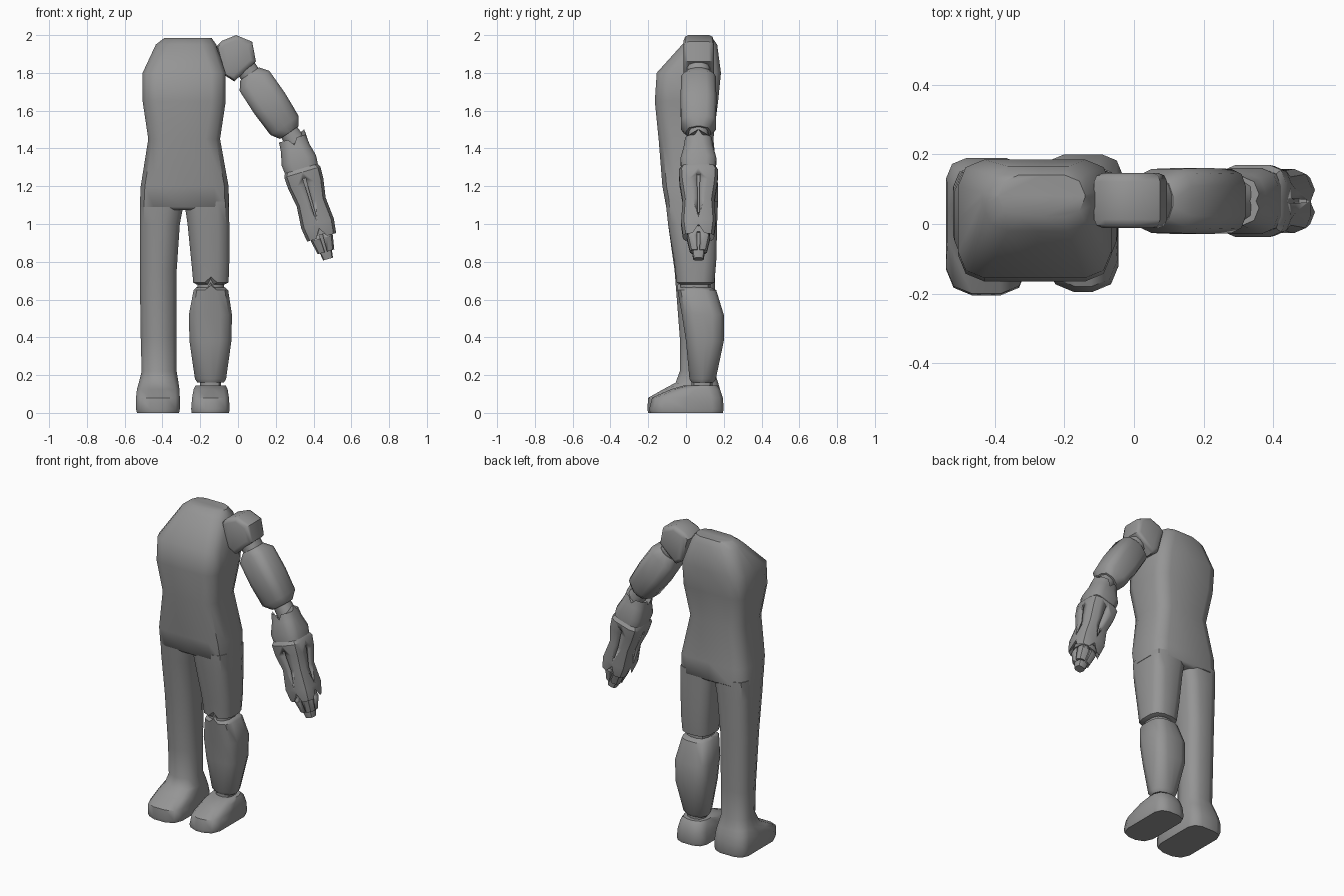
import bpy, bmesh, math
from mathutils import Vector

if "Cube" in bpy.data.objects:
    bpy.data.objects.remove(bpy.data.objects["Cube"], do_unlink=True)

grey = bpy.data.materials.new("plain_grey")
grey.use_nodes = True
grey.diffuse_color = (0.3, 0.3, 0.3, 1)
grey.node_tree.nodes["Principled BSDF"].inputs["Base Color"].default_value = (0.3, 0.3, 0.3, 1)

BACK, INNER, FRONT, OUTER = 3, 7, 11, 15   # mid-side points of a ring


def finish(name, bm, loc=(0, 0, 0), tilt=0, angle=45):
    bmesh.ops.recalc_face_normals(bm, faces=bm.faces)
    me = bpy.data.meshes.new(name)
    bm.to_mesh(me)
    bm.free()
    me.materials.append(grey)
    ob = bpy.data.objects.new(name, me)
    bpy.context.collection.objects.link(ob)
    ob.location = loc
    ob.rotation_euler.y = math.radians(tilt)
    bpy.ops.object.select_all(action='DESELECT')
    ob.select_set(True)
    bpy.context.view_layer.objects.active = ob
    bpy.ops.object.shade_smooth_by_angle(angle=math.radians(angle))
    return ob


def ring_points(z, x0, x1, y0, y1, r, rf):
    """Rounded rectangle: three points per corner and one mid-side point."""
    pts = []
    corners = [(x1, y1, 1, 1), (x0, y1, -1, 1), (x0, y0, -1, -1), (x1, y0, 1, -1)]
    mids = [((x0 + x1) / 2, y1), (x0, (y0 + y1) / 2), ((x0 + x1) / 2, y0), (x1, (y0 + y1) / 2)]
    for k, (cx, cy, sx, sy) in enumerate(corners):
        rad = min(r if sy > 0 else rf, 0.48 * (x1 - x0), 0.48 * (y1 - y0))
        for j in range(3):
            a = math.radians(90 * k + 45 * j)
            pts.append(Vector((cx - sx * rad + rad * math.cos(a),
                               cy - sy * rad + rad * math.sin(a), z)))
        pts.append(Vector((*mids[k], z)))
    return pts


def loft(name, rings, r=0.06, rf=None, notches=(), **kw):
    """Skin a stack of rings (z, x0, x1, y0, y1); notches shift mid-side points."""
    bm = bmesh.new()
    loops = []
    for i, ring in enumerate(rings):
        pts = ring_points(*ring, r, rf or r)
        for idx, side, dz in notches:
            if idx == i:
                pts[side].z += dz
        loops.append([bm.verts.new(p) for p in pts])
    for a, b in zip(loops, loops[1:]):
        for i in range(16):
            j = (i + 1) % 16
            bm.faces.new((a[i], a[j], b[j], b[i]))
    bm.faces.new(loops[0])
    bm.faces.new(loops[-1])
    return finish(name, bm, **kw)


def tube(name, rings, **kw):
    """Loft along a limb: rings (distance down, half width, half depth)."""
    return loft(name, [(-t, -u, u, -v, v) for t, u, v in rings], **kw)


def cross_slots(ob, top, bottom, width, depth):
    """Cut a groove along the middle of each of the four sides."""
    for reach in ((2 * depth, width), (width, 2 * depth)):
        bm = bmesh.new()
        bmesh.ops.create_cube(bm, size=1)
        for v in bm.verts:
            w = 1 if v.co.z > 0 else 0.55
            v.co = (v.co.x * reach[0] * w, v.co.y * reach[1] * w,
                    -top if v.co.z > 0 else -bottom)
        cutter = finish("slot_cutter", bm, ob.location, math.degrees(ob.rotation_euler.y))
        cutter.hide_render = True
        bpy.context.view_layer.update()
        bpy.context.view_layer.objects.active = ob
        mod = ob.modifiers.new("slots", 'BOOLEAN')
        mod.operation, mod.solver, mod.object = 'DIFFERENCE', 'EXACT', cutter
        bpy.ops.object.modifier_apply(modifier=mod.name)
        bpy.data.objects.remove(cutter, do_unlink=True)


# Torso
loft("torso", [
    (1.985, -0.39, -0.14, 0.02, 0.14),
    (1.95, -0.435, -0.115, -0.02, 0.165),
    (1.80, -0.505, -0.065, -0.155, 0.185),
    (1.65, -0.505, -0.065, -0.165, 0.17),
    (1.45, -0.475, -0.095, -0.145, 0.145),
    (1.20, -0.515, -0.05, -0.125, 0.17),
    (1.09, -0.52, -0.047, -0.105, 0.17),
    (1.075, -0.50, -0.07, -0.09, 0.155)], r=0.075)

# Plain right leg with its foot in one piece
loft("right_leg", [
    (1.12, -0.518, -0.285, -0.108, 0.168),
    (1.00, -0.52, -0.308, -0.095, 0.165),
    (0.75, -0.52, -0.325, -0.06, 0.155),
    (0.40, -0.515, -0.325, -0.033, 0.15),
    (0.22, -0.51, -0.325, -0.033, 0.15),
    (0.16, -0.525, -0.315, -0.055, 0.17),
    (0.125, -0.535, -0.31, -0.12, 0.18),
    (0.08, -0.54, -0.308, -0.20, 0.19),
    (0.02, -0.54, -0.308, -0.205, 0.19),
    (0.00, -0.535, -0.312, -0.20, 0.185)], r=0.06, rf=0.075)

# Jointed left leg
loft("left_thigh", [
    (1.12, -0.285, -0.05, -0.108, 0.168),
    (1.00, -0.267, -0.046, -0.095, 0.165),
    (0.80, -0.247, -0.046, -0.062, 0.16),
    (0.69, -0.237, -0.05, -0.05, 0.15),
    (0.68, -0.22, -0.07, -0.03, 0.13)], r=0.06,
    notches=[(3, FRONT, 0.03), (4, FRONT, 0.03)])
loft("left_knee_joint", [(0.74, -0.215, -0.075, -0.03, 0.13),
                         (0.60, -0.215, -0.075, -0.03, 0.13)], r=0.05)
loft("left_shin", [
    (0.665, -0.22, -0.07, -0.03, 0.13),
    (0.65, -0.235, -0.052, -0.045, 0.16),
    (0.52, -0.26, -0.032, -0.022, 0.20),
    (0.38, -0.257, -0.035, 0.0, 0.20),
    (0.18, -0.228, -0.063, 0.018, 0.158),
    (0.16, -0.215, -0.075, 0.03, 0.145)], r=0.06,
    notches=[(0, FRONT, 0.025), (1, FRONT, 0.025)])
loft("left_ankle", [(0.20, -0.20, -0.09, 0.03, 0.14),
                    (0.10, -0.20, -0.09, 0.03, 0.14)], r=0.04)
loft("left_foot", [
    (0.145, -0.225, -0.065, -0.01, 0.165),
    (0.125, -0.235, -0.055, -0.08, 0.18),
    (0.08, -0.243, -0.048, -0.18, 0.195),
    (0.02, -0.248, -0.044, -0.195, 0.20),
    (0.00, -0.245, -0.048, -0.19, 0.195)], r=0.06, rf=0.075)

# Shoulder cap: a bevelled side profile
bm = bmesh.new()
cap = [(-0.115, 1.94), (-0.085, 1.97), (-0.01, 2.0), (0.075, 1.965),
       (0.095, 1.86), (-0.02, 1.755), (-0.075, 1.79)]
face = bm.faces.new([bm.verts.new((x, -0.012, z)) for x, z in cap])
new = bmesh.ops.extrude_face_region(bm, geom=[face])["geom"]
for v in new:
    if isinstance(v, bmesh.types.BMVert):
        v.co.y = 0.147
rims = [e for e in bm.edges if abs(e.verts[0].co.y - e.verts[1].co.y) < 0.01]
bmesh.ops.bevel(bm, geom=rims, offset=0.025, segments=2, affect='EDGES', profile=0.5)
finish("shoulder_cap", bm)

# Upper arm and its joints
upper = dict(loc=(0.062, 0.066, 1.795), tilt=-34)
tube("shoulder_joint", [(-0.08, 0.055, 0.06), (0.03, 0.055, 0.06)], r=0.04, **upper)
tube("upper_arm", [(0, 0.06, 0.065), (0.045, 0.095, 0.092), (0.19, 0.098, 0.095),
                   (0.33, 0.09, 0.092), (0.375, 0.06, 0.065)], r=0.05, **upper)
tube("elbow_joint", [(0.35, 0.05, 0.05), (0.46, 0.055, 0.055)], r=0.04, **upper)

# Forearm, cuff and slotted gauntlet with pointed corners
fore = dict(loc=(0.288, 0.066, 1.452), tilt=-16.5)
tube("forearm_cuff", [(0.0, 0.074, 0.07), (0.05, 0.078, 0.078), (0.12, 0.095, 0.095),
                      (0.2, 0.088, 0.09)], r=0.05,
     notches=[(0, s, -0.035) for s in (BACK, INNER, FRONT)] + [(0, OUTER, 0.03)], **fore)
tube("forearm_core", [(0.17, 0.07, 0.07), (0.35, 0.062, 0.062), (0.53, 0.06, 0.06)],
     r=0.035, **fore)
gauntlet = tube("gauntlet", [(0.165, 0.09, 0.092), (0.185, 0.1, 0.104), (0.25, 0.097, 0.1),
                             (0.35, 0.08, 0.084), (0.47, 0.09, 0.092), (0.545, 0.08, 0.082),
                             (0.50, 0.066, 0.066)], r=0.05,
                notches=[(5, s, 0.05) for s in (BACK, INNER, FRONT, OUTER)], angle=30, **fore)
cross_slots(gauntlet, 0.22, 0.45, 0.015, 0.15)

# Blunt claw hand
claws = tube("claws", [(0.51, 0.05, 0.05), (0.55, 0.06, 0.062), (0.625, 0.046, 0.045)],
             r=0.03, angle=25, **fore)
cross_slots(claws, 0.50, 0.64, 0.02, 0.1)
tube("hand_tip", [(0.5, 0.045, 0.045), (0.61, 0.035, 0.036), (0.665, 0.027, 0.028)],
     r=0.018, angle=25, **fore)
